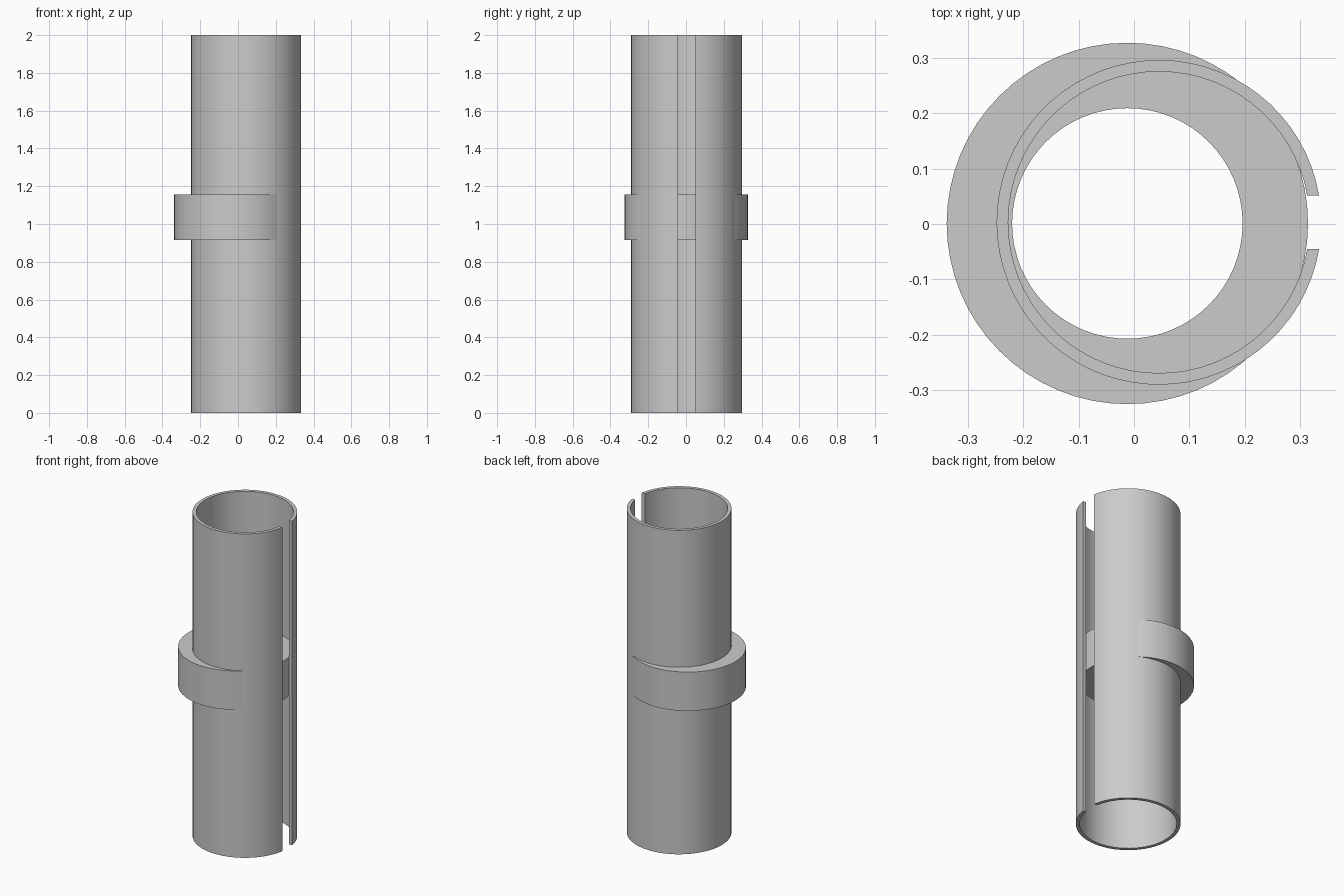
import bpy
import bmesh
from math import asin, cos, sin, pi, radians

cube = bpy.data.objects.get("Cube")
if cube:
    bpy.data.objects.remove(cube, do_unlink=True)

grey = bpy.data.materials.new("plain grey")
grey.use_nodes = True
colour = (0.6, 0.6, 0.6, 1)
grey.diffuse_color = colour
grey.node_tree.nodes["Principled BSDF"].inputs["Base Color"].default_value = colour


def pipe(name, centre, outer, inner, bottom, top, half_gap=0, steps=64):
    """Upright hollow cylinder, optionally slit along +x with parallel cut faces."""
    bm = bmesh.new()
    closed = half_gap == 0

    def arc(radius, z):
        start = asin(half_gap / radius)
        count = steps if closed else steps + 1
        angles = [start + (2 * pi - 2 * start) * i / steps for i in range(count)]
        return [bm.verts.new((centre[0] + radius * cos(a),
                              centre[1] + radius * sin(a), z)) for a in angles]

    # Section corners, in order round the wall
    loops = [arc(outer, bottom), arc(outer, top), arc(inner, top), arc(inner, bottom)]
    for k in range(4):
        a, b = loops[k], loops[(k + 1) % 4]
        for i in range(steps):
            j = (i + 1) % len(a)
            bm.faces.new((a[i], a[j], b[j], b[i]))
    if not closed:
        for end in (0, -1):
            bm.faces.new([loop[end] for loop in loops])
    bmesh.ops.recalc_face_normals(bm, faces=bm.faces)

    mesh = bpy.data.meshes.new(name)
    bm.to_mesh(mesh)
    bm.free()
    mesh.materials.append(grey)
    obj = bpy.data.objects.new(name, mesh)
    bpy.context.collection.objects.link(obj)
    bpy.ops.object.select_all(action="DESELECT")
    obj.select_set(True)
    bpy.context.view_layer.objects.active = obj
    bpy.ops.object.shade_smooth_by_angle(angle=radians(30))
    return obj


# Tall tube with a full-length slit
pipe("slit_tube", (0.045, 0.003), 0.293, 0.272, 0, 2, half_gap=0.048)
# Thick off-centre ring passing through the tube wall
pipe("collar_ring", (-0.012, 0.001), 0.326, 0.208, 0.915, 1.155)
